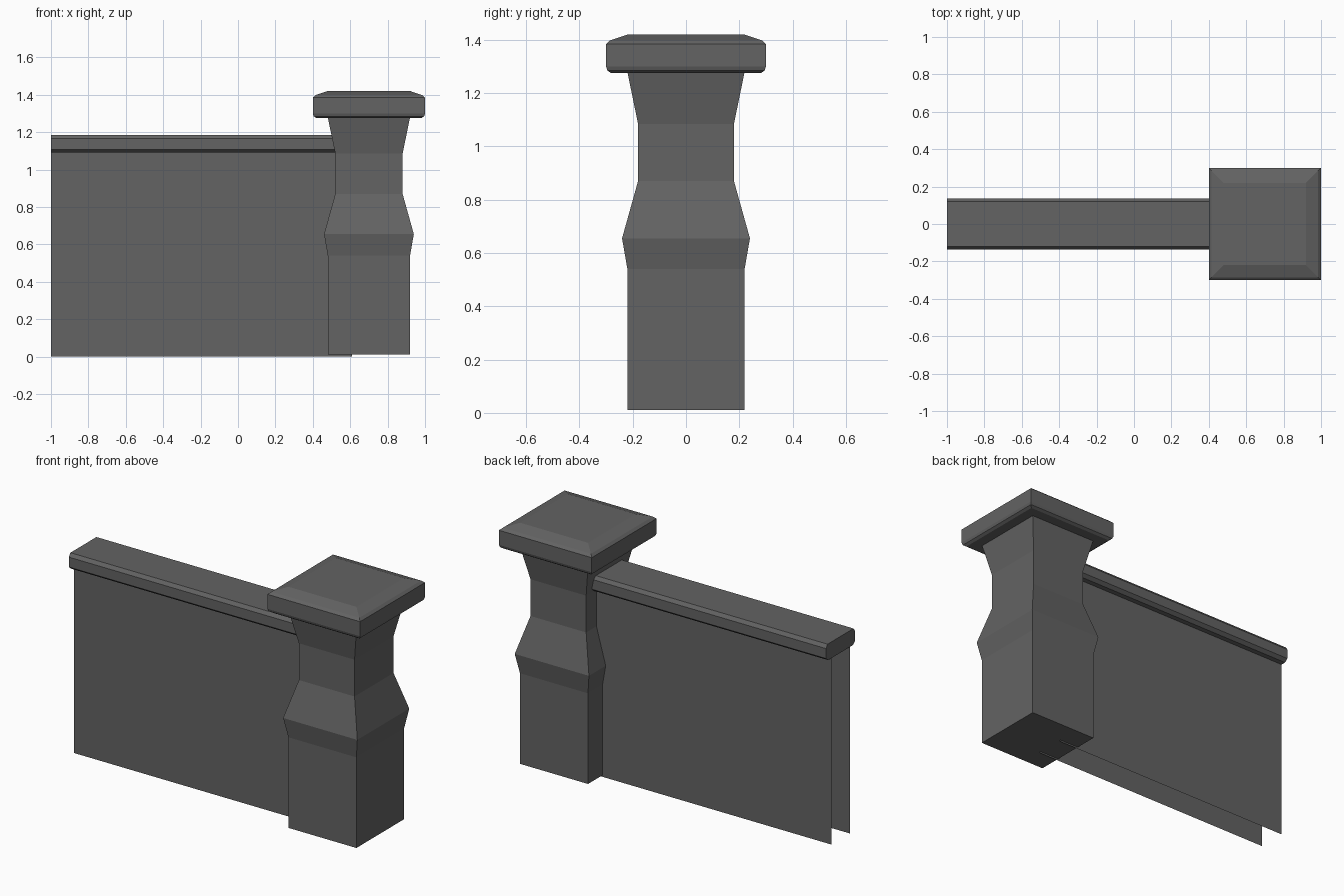
import bpy, bmesh

if "Cube" in bpy.data.objects:
    bpy.data.objects.remove(bpy.data.objects["Cube"])

stone = bpy.data.materials.new("dark_grey_stone")
stone.diffuse_color = (0.125, 0.125, 0.125, 1)
stone.use_nodes = True
stone.node_tree.nodes["Principled BSDF"].inputs["Base Color"].default_value = stone.diffuse_color


def finish(name, bm, fix_normals=True):
    if fix_normals:
        bmesh.ops.recalc_face_normals(bm, faces=bm.faces)
    mesh = bpy.data.meshes.new(name)
    bm.to_mesh(mesh)
    bm.free()
    mesh.materials.append(stone)
    obj = bpy.data.objects.new(name, mesh)
    bpy.context.collection.objects.link(obj)
    return obj


def square_stack(name, cx, profile):
    """Closed solid of square sections, each given as (half width, height)."""
    bm = bmesh.new()
    rings = [[bm.verts.new((cx + sx * w, sy * w, z))
              for sx, sy in ((-1, -1), (1, -1), (1, 1), (-1, 1))]
             for w, z in profile]
    for low, high in zip(rings, rings[1:]):
        for i in range(4):
            j = (i + 1) % 4
            bm.faces.new((low[i], low[j], high[j], high[i]))
    bm.faces.new(rings[0][::-1])
    bm.faces.new(rings[-1])
    return finish(name, bm)


def bar(name, x0, x1, section):
    """Capped bar along x from a closed (y, z) section."""
    bm = bmesh.new()
    a, b = ([bm.verts.new((x, y, z)) for y, z in section] for x in (x0, x1))
    n = len(section)
    for i in range(n):
        j = (i + 1) % n
        bm.faces.new((a[i], a[j], b[j], b[i]))
    bm.faces.new(a)
    bm.faces.new(b)
    return finish(name, bm)


# Pillar shaft with a flared belt and neck
square_stack("pillar", 0.70, [(0.22, 0.01), (0.22, 0.54), (0.24, 0.655),
                              (0.18, 0.87), (0.18, 1.085), (0.22, 1.28)])

# Pillar cap with bevelled rim and sloped top
square_stack("pillar_cap", 0.70, [(0.28, 1.275), (0.295, 1.285), (0.30, 1.30),
                                  (0.30, 1.385), (0.285, 1.398), (0.22, 1.42)])

# Thin side panels, open at the end and underneath
for side, name in ((-1, "wall_front"), (1, "wall_back")):
    bm = bmesh.new()
    corners = [(-1, 0), (0.61, 0), (0.61, 1.10), (-1, 1.10)]
    face = bm.faces.new([bm.verts.new((x, side * 0.085, z)) for x, z in corners])
    if side > 0:
        face.normal_flip()
    finish(name, bm, False)

# Coping rail along the top of the wall
half = [(0.115, 1.09), (0.135, 1.107), (0.135, 1.165), (0.12, 1.185)]
bar("coping_rail", -1.0, 0.61, half + [(-y, z) for y, z in reversed(half)])
